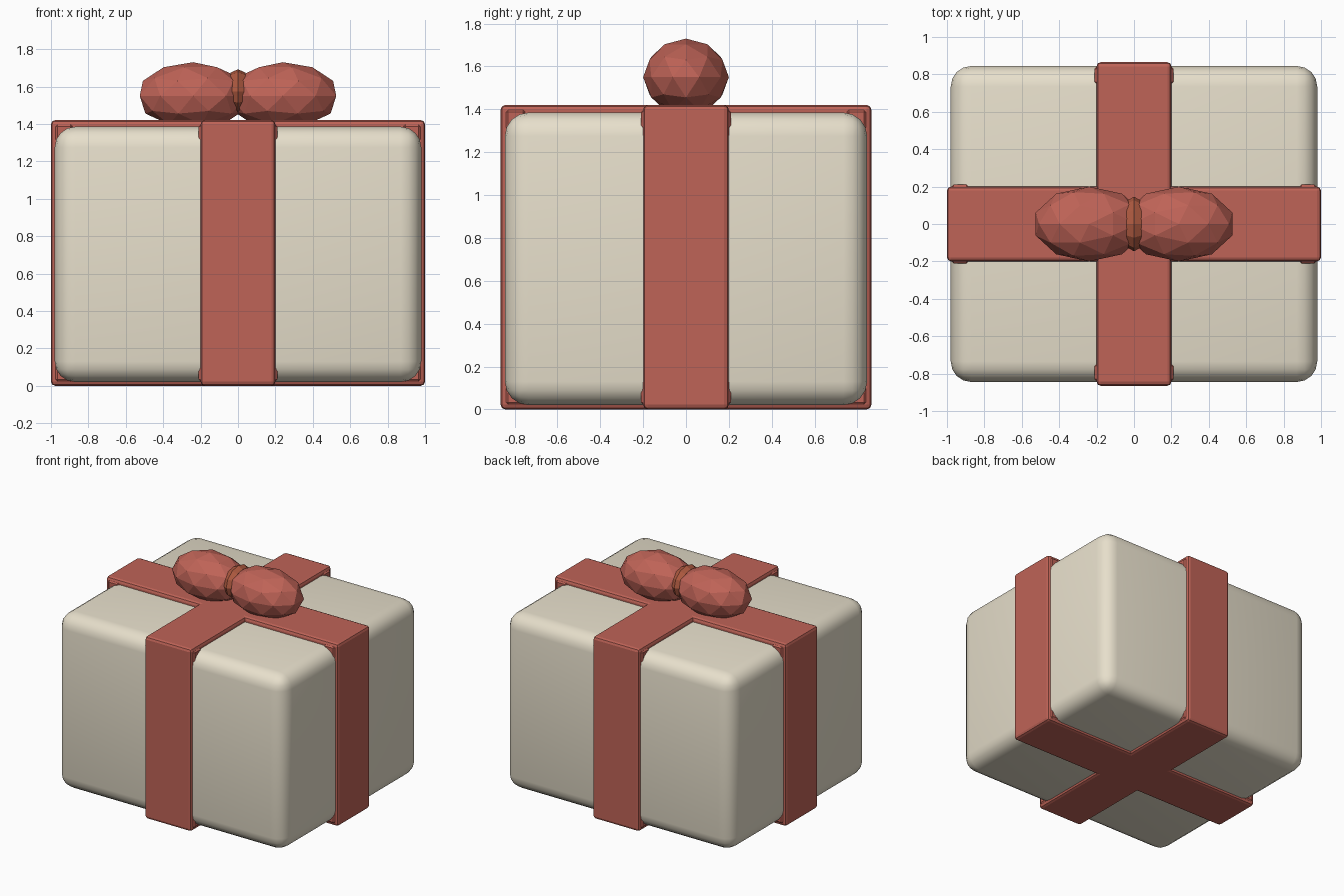
import bpy, math

if "Cube" in bpy.data.objects:
    bpy.data.objects.remove(bpy.data.objects["Cube"])


def material(name, color):
    m = bpy.data.materials.new(name)
    m.diffuse_color = (*color, 1)
    m.use_nodes = True
    m.node_tree.nodes["Principled BSDF"].inputs["Base Color"].default_value = m.diffuse_color
    return m


paper = material("cream_paper", (0.80, 0.74, 0.60))
red = material("red_ribbon", (0.52, 0.125, 0.095))
knot_red = material("knot_red", (0.42, 0.10, 0.05))


def finish(ob, name, mat):
    ob.name = name
    ob.data.materials.append(mat)
    return ob


def block(name, center, size, mat, bevel, segments):
    bpy.ops.mesh.primitive_cube_add(size=1, location=center)
    ob = finish(bpy.context.object, name, mat)
    ob.scale = size
    bpy.ops.object.transform_apply(location=False, rotation=False, scale=True)
    mod = ob.modifiers.new("Bevel", "BEVEL")
    mod.width, mod.segments = bevel, segments
    bpy.ops.object.modifier_apply(modifier=mod.name)
    return ob


# Gift box with soft rounded edges
block("gift_box", (0, 0, 0.7025), (1.96, 1.69, 1.365), paper, 0.11, 4)
bpy.ops.object.shade_smooth_by_angle(angle=math.radians(40))

# Two ribbon straps wrapped around the box
block("ribbon_across", (0, 0, 0.71), (2.0, 0.4, 1.42), red, 0.022, 2)
block("ribbon_front_back", (0, 0, 0.71), (0.4, 1.73, 1.42), red, 0.022, 2)

# Slightly wider folds where the straps turn the corners
for s in (-1, 1):
    for z, end in ((1.352, "top"), (0.068, "bottom")):
        side = "right" if s > 0 else "left"
        block(f"fold_{side}_{end}", (s * 0.93, 0, z), (0.12, 0.42, 0.12), red, 0.025, 1)
        side = "back" if s > 0 else "front"
        block(f"fold_{side}_{end}", (0, s * 0.795, z), (0.42, 0.12, 0.12), red, 0.025, 1)

# Faceted bow loops
for s, side in ((-1, "left"), (1, "right")):
    bpy.ops.mesh.primitive_ico_sphere_add(
        subdivisions=2, radius=1, location=(s * 0.24, 0, 1.55),
        rotation=(0, 0, math.pi if s < 0 else 0))
    finish(bpy.context.object, f"bow_loop_{side}", red).scale = (0.3, 0.2, 0.18)

# Knot ring around the middle of the bow
bpy.ops.mesh.primitive_torus_add(
    major_segments=12, minor_segments=6, major_radius=0.1, minor_radius=0.046,
    location=(0, 0, 1.573), rotation=(0, math.pi / 2, 0))
finish(bpy.context.object, "bow_knot", knot_red).scale = (0.82, 1, 1)
